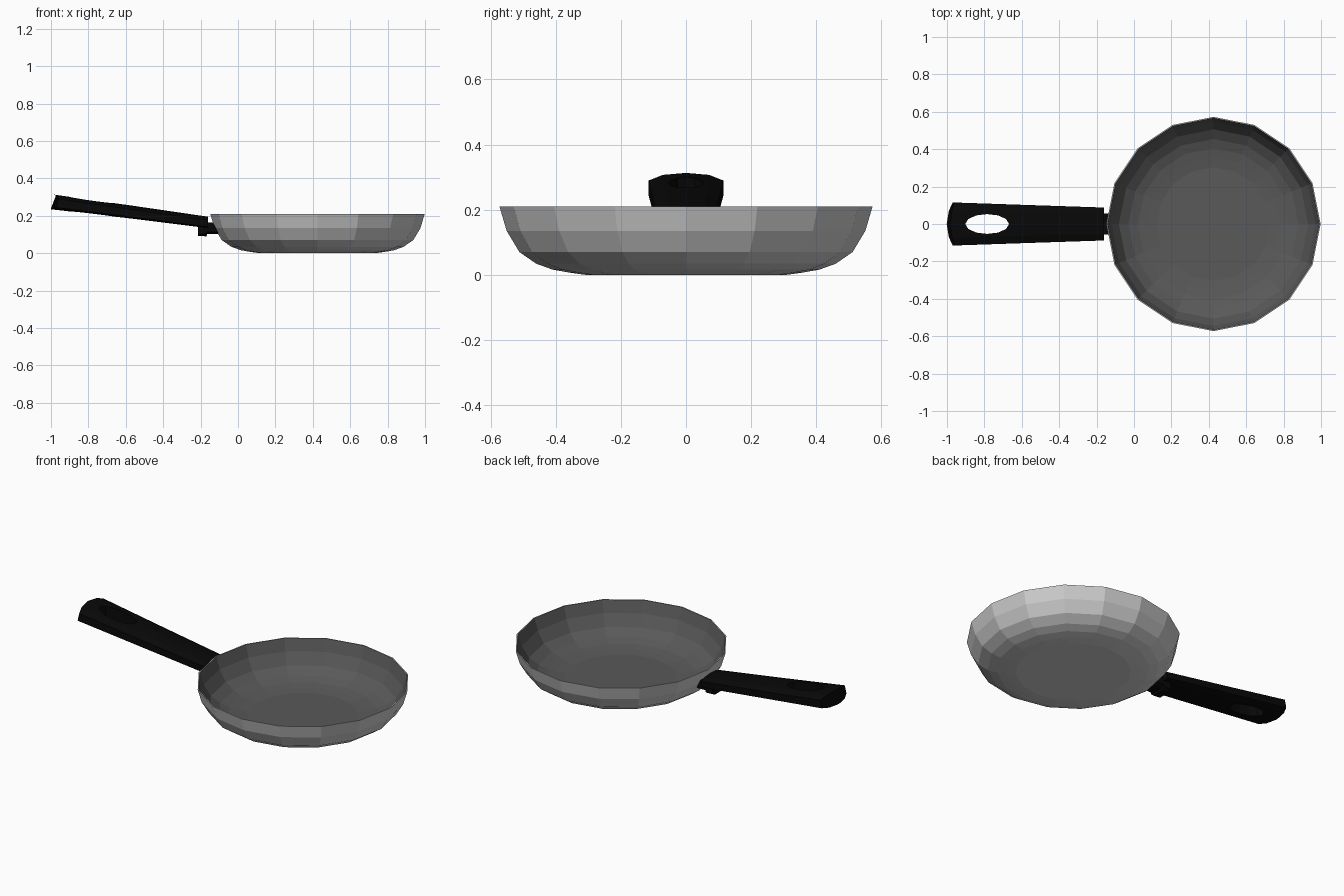
import bpy, bmesh
from math import sin, cos, pi

if "Cube" in bpy.data.objects:
    bpy.data.objects.remove(bpy.data.objects["Cube"])


def material(name, v):
    m = bpy.data.materials.new(name)
    m.diffuse_color = (v, v, v, 1)
    m.use_nodes = True
    m.node_tree.nodes["Principled BSDF"].inputs["Base Color"].default_value = m.diffuse_color
    return m


def make(name, bm, mat):
    bmesh.ops.recalc_face_normals(bm, faces=bm.faces)
    me = bpy.data.meshes.new(name)
    bm.to_mesh(me)
    bm.free()
    ob = bpy.data.objects.new(name, me)
    bpy.context.collection.objects.link(ob)
    me.materials.append(mat)
    return ob


def loft(name, rings, mat):
    # Closed rings joined in order, with both ends capped
    bm = bmesh.new()
    vs = [[bm.verts.new(p) for p in r] for r in rings]
    n = len(vs[0])
    for a, b in zip(vs, vs[1:]):
        for i in range(n):
            j = (i + 1) % n
            bm.faces.new((a[i], a[j], b[j], b[i]))
    bm.faces.new(vs[0])
    bm.faces.new(vs[-1])
    return make(name, bm, mat)


metal = material("pan_metal", 0.55)
coating = material("pan_coating", 0.1)
black = material("handle_black", 0.0025)

# Pan bowl: outer profile up to the rim, then back down inside
outer = [(0.31, 0.0), (0.36, 0.007), (0.41, 0.016), (0.46, 0.034),
         (0.512, 0.07), (0.551, 0.135), (0.573, 0.21)]
inner = [(r - 0.006, z + 0.006) for r, z in outer[:-1]] + [(0.567, 0.21)]
pan = loft("pan", [[(0.425 + r * cos(i * pi / 8), r * sin(i * pi / 8), z)
                    for i in range(16)] for r, z in outer + inner[::-1]], metal)

# Dark coating on the inside of the bowl (faces after the outer wall and rim)
pan.data.materials.append(coating)
first_inner = 16 * len(outer)
for i, f in enumerate(pan.data.polygons):
    if i >= first_inner and i != len(pan.data.polygons) - 2:
        f.material_index = 1

# Handle: rounded section (side fraction, height fraction), tilted upward
section = [(-1, 0.12), (-1, 0.70), (-0.62, 0.92), (0, 1.0), (0.62, 0.92),
           (1, 0.70), (1, 0.12), (0.62, 0.03), (0, 0.0), (-0.62, 0.03)]


def handle_ring(t, end=0.0):
    x, half = -0.16 - 0.81 * t, 0.088 + 0.027 * t
    low, high = 0.134 + 0.101 * t, 0.195 + 0.118 * t
    return [(x - end * (1 - s * s) + (0.018 * (h - 0.1) if end else 0),
             s * half, low + h * (high - low)) for s, h in section]


handle = loft("handle", [handle_ring(0), handle_ring(0.5), handle_ring(1, 0.03)], black)

# Oval hanging hole
bpy.ops.mesh.primitive_cylinder_add(vertices=12, radius=1, depth=0.6,
                                    location=(-0.785, 0, 0.25))
cutter = bpy.context.object
cutter.name = "hole_cutter"
cutter.scale = (0.117, 0.053, 1)
cutter.hide_render = True
mod = handle.modifiers.new("hole", 'BOOLEAN')
mod.object = cutter
mod.solver = 'EXACT'
bpy.context.view_layer.objects.active = handle
bpy.ops.object.modifier_apply(modifier=mod.name)
bpy.data.objects.remove(cutter)

# Bracket joining handle to bowl: side profile given width
profile = [(-0.213, 0.092), (-0.168, 0.09), (-0.165, 0.102), (-0.108, 0.102),
           (-0.134, 0.165), (-0.17, 0.165), (-0.213, 0.16)]
loft("bracket", [[(x, y, z if abs(y) < 0.05 or z > 0.13 else z + 0.012)
                  for x, z in profile]
                 for y in (-0.055, -0.035, 0.035, 0.055)], black)
